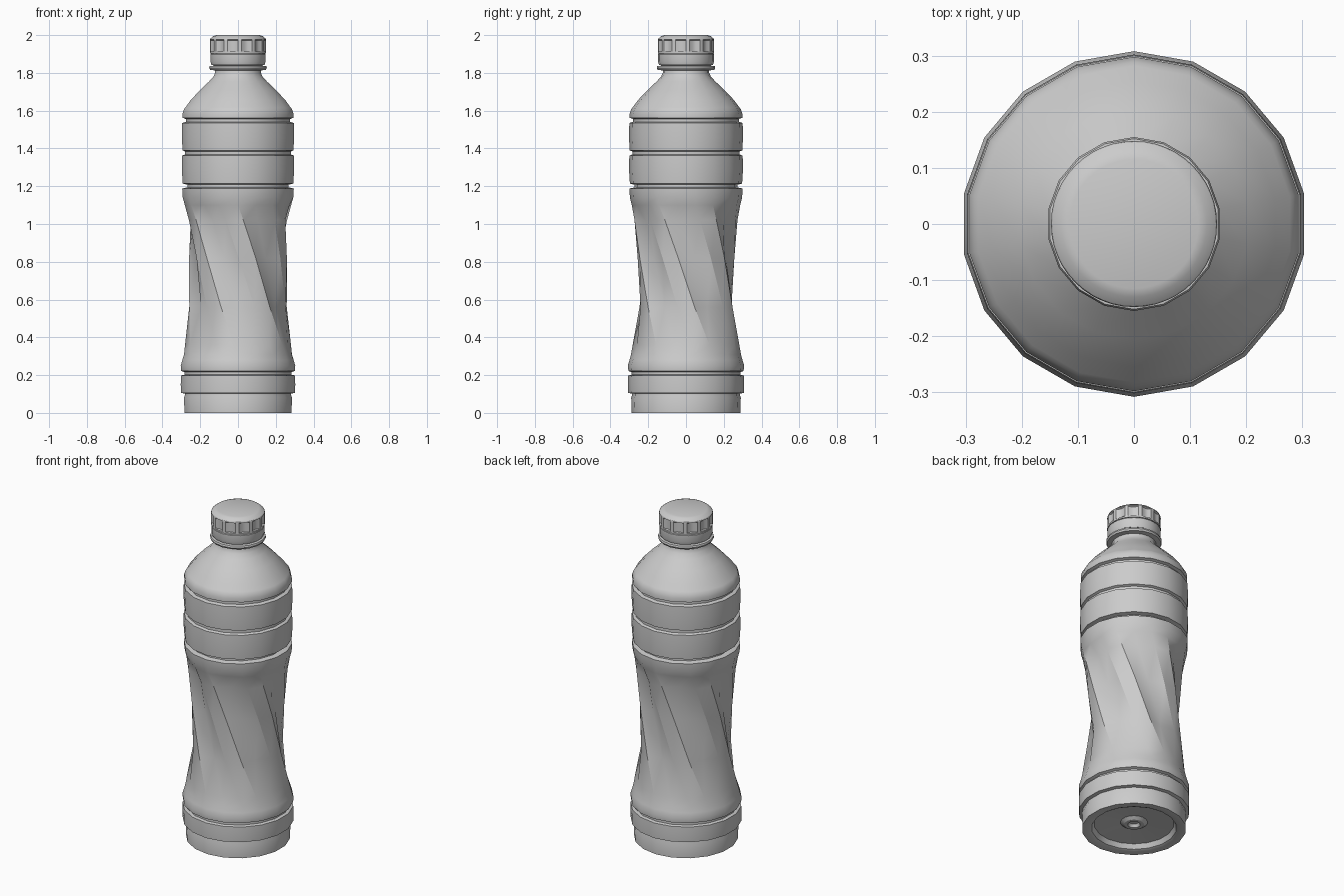
import bpy, bmesh
from math import sin, cos, radians, pi


def skin(name, rings, sharp=32):
    """Join equal-length rings of points into a tube, closing both ends."""
    bm = bmesh.new()
    loops = [[bm.verts.new(p) for p in ring] for ring in rings]
    n = len(loops[0])
    for a, b in zip(loops, loops[1:]):
        for i in range(n):
            j = (i + 1) % n
            bm.faces.new((a[i], a[j], b[j], b[i]))
    bm.faces.new(loops[0][::-1])
    bm.faces.new(loops[-1])
    bmesh.ops.recalc_face_normals(bm, faces=bm.faces[:])
    me = bpy.data.meshes.new(name)
    bm.to_mesh(me)
    bm.free()
    ob = bpy.data.objects.new(name, me)
    bpy.context.collection.objects.link(ob)
    bpy.ops.object.select_all(action='DESELECT')
    bpy.context.view_layer.objects.active = ob
    ob.select_set(True)
    bpy.ops.object.shade_smooth_by_angle(angle=radians(sharp))
    return ob


def ring(z, radii, n=18, twist=0.0):
    """Ring starting at the front (-y); radii repeat around the ring."""
    pts = []
    for i in range(n):
        a = -pi / 2 + 2 * pi * i / n + radians(twist)
        r = radii[i % len(radii)]
        pts.append((r * cos(a), r * sin(a), z))
    return pts


def lathe(profile, n=18):
    return [ring(z, [r], n) for r, z in profile]


# Recessed underside with centre nub, foot and lower hoop
base = [(0.025, 0.045), (0.035, 0.028), (0.055, 0.028), (0.075, 0.042),
        (0.22, 0.032), (0.235, 0.006), (0.25, 0.0), (0.288, 0.0),
        (0.29, 0.08), (0.286, 0.092), (0.286, 0.102), (0.306, 0.106),
        (0.308, 0.15), (0.306, 0.198), (0.288, 0.202), (0.288, 0.216),
        (0.305, 0.222), (0.308, 0.25), (0.299, 0.28)]

# Waisted grip: six flutes, each three columns wide, twisting 60 degrees
# (height, sharp ridge, valley, soft ridge, twist)
grip = [(0.31, 0.291, 0.289, 0.290, 60), (0.36, 0.283, 0.270, 0.282, 56),
        (0.56, 0.262, 0.226, 0.256, 40), (0.82, 0.262, 0.224, 0.256, 21),
        (1.02, 0.274, 0.238, 0.270, 6), (1.10, 0.287, 0.277, 0.286, 0)]

# Grooved upper bands, shoulder and neck
upper = [(0.297, 1.14), (0.30, 1.188), (0.272, 1.194), (0.272, 1.208),
         (0.297, 1.214), (0.302, 1.29), (0.30, 1.362), (0.284, 1.368),
         (0.284, 1.384), (0.298, 1.39), (0.302, 1.46), (0.30, 1.535),
         (0.280, 1.541), (0.280, 1.556), (0.298, 1.562), (0.298, 1.585),
         (0.289, 1.61), (0.282, 1.618), (0.255, 1.655), (0.205, 1.708),
         (0.155, 1.755), (0.132, 1.78), (0.123, 1.80), (0.12, 1.86)]

# The grip's base ring is rotated a whole three columns, so re-index below it
rings = [[r[(i + 3) % 18] for i in range(18)] for r in lathe(base)]
rings += [ring(z, (a, v, b), 18, t) for z, a, v, b, t in grip]
rings += lathe(upper)
skin("bottle_body", rings)

# Neck support flange
skin("neck_flange", lathe([(0.115, 1.812), (0.15, 1.816), (0.155, 1.826),
                           (0.152, 1.836), (0.115, 1.84)]))

# Tamper band beneath the cap
skin("tamper_band", lathe([(0.115, 1.838), (0.143, 1.842), (0.148, 1.86),
                           (0.148, 1.898), (0.142, 1.904), (0.115, 1.904)]))

# Cap with twelve grip ribs and a chamfered top
plain, ribs = [0.148], (0.148, 0.148, 0.137, 0.137)
cap = [ring(1.902, [0.115], 48), ring(1.903, plain, 48), ring(1.912, plain, 48),
       ring(1.914, ribs, 48), ring(1.972, ribs, 48), ring(1.976, plain, 48),
       ring(1.982, [0.146], 48), ring(1.995, [0.13], 48), ring(2.0, [0.115], 48)]
skin("screw_cap", cap)
